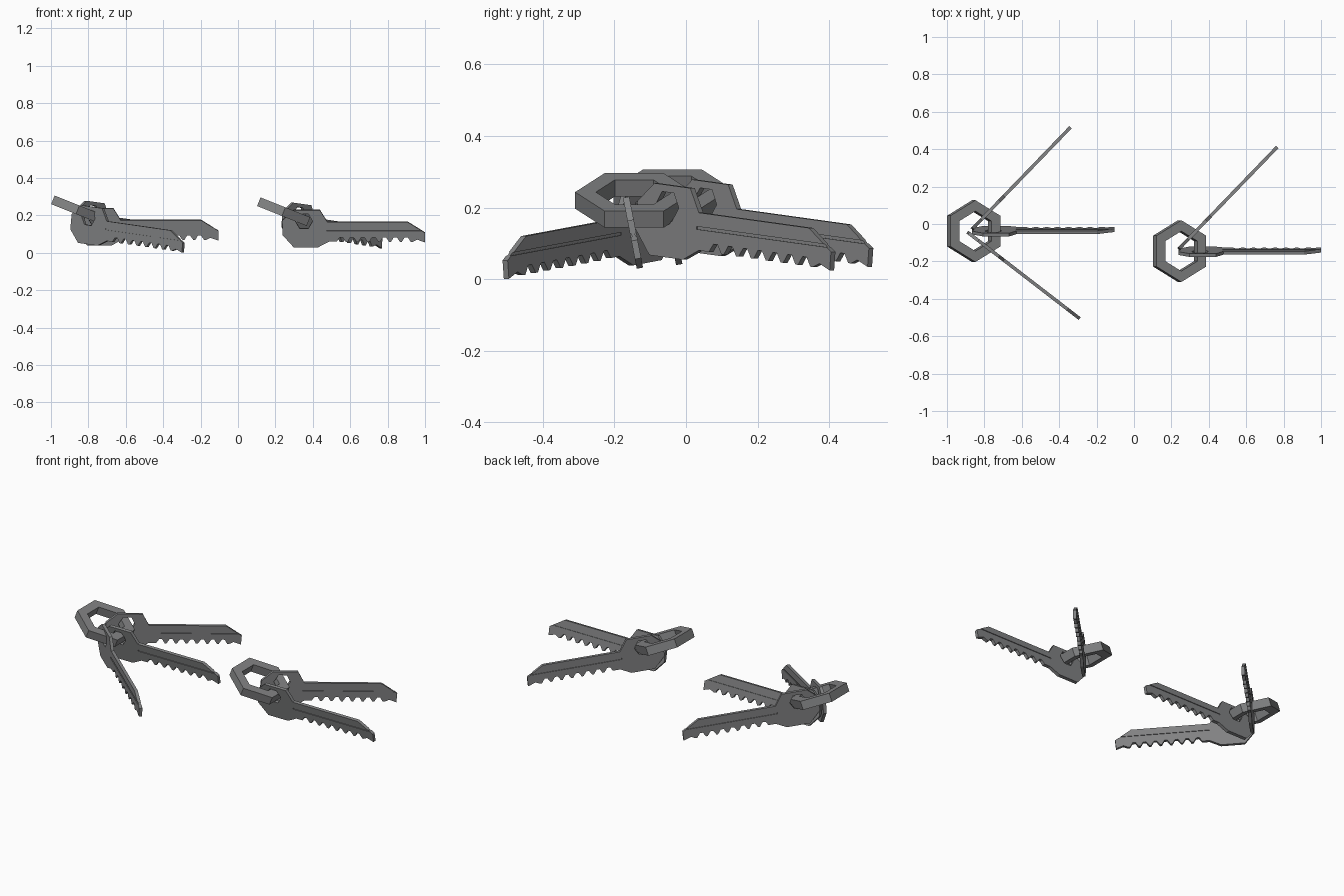
import bpy, bmesh, math
from mathutils import Matrix

if "Cube" in bpy.data.objects:
    bpy.data.objects.remove(bpy.data.objects["Cube"])

grey = bpy.data.materials.new("steel_grey")
grey.diffuse_color = (0.225, 0.228, 0.232, 1)
grey.use_nodes = True
grey.node_tree.nodes["Principled BSDF"].inputs["Base Color"].default_value = grey.diffuse_color


def add_object(name, mesh, matrix=Matrix()):
    obj = bpy.data.objects.new(name, mesh)
    obj.matrix_world = matrix
    bpy.context.collection.objects.link(obj)
    return obj


def prism(name, profile, y0, y1):
    """Solid made by extruding an x/z outline along y."""
    bm = bmesh.new()
    face = bm.faces.new([bm.verts.new((x, y0, z)) for x, z in profile])
    new = bmesh.ops.extrude_face_region(bm, geom=[face])["geom"]
    verts = [v for v in new if isinstance(v, bmesh.types.BMVert)]
    bmesh.ops.translate(bm, verts=verts, vec=(0, y1 - y0, 0))
    bmesh.ops.recalc_face_normals(bm, faces=bm.faces)
    mesh = bpy.data.meshes.new(name)
    bm.to_mesh(mesh)
    bm.free()
    mesh.materials.append(grey)
    return mesh


def rotation(yaw, pitch, roll):
    rad = math.radians
    return (Matrix.Rotation(rad(yaw), 4, 'Z') @ Matrix.Rotation(rad(pitch), 4, 'Y')
            @ Matrix.Rotation(rad(roll), 4, 'X'))


# key outline: head, saw-tooth lower edge, slanted tip
HOLE = (0.115, 0.17)
HALF = 0.009
outline = [(0.24, 0.165), (0.2, 0.23), (0.06, 0.23), (0, 0.175), (0, 0.095),
           (0.06, 0.028), (0.19, 0.028), (0.25, 0.06), (0.29, 0.06)]
for i in range(7):
    u = 0.305 + i * 0.058
    outline += [(u, 0.083), (u + 0.016, 0.083), (u + 0.033, 0.058), (u + 0.043, 0.058)]
outline += [(0.72, 0.07), (0.762, 0.055), (0.762, 0.107), (0.67, 0.165)]
outline = [(u - HOLE[0], w - HOLE[1]) for u, w in outline]
blank = add_object("key_blank", prism("key_blank", outline, -HALF, HALF))

# cutters: hexagonal ring hole and a thin groove on both sides
hexagon = [(0.046 * math.cos(k * math.pi / 3), 0.046 * math.sin(k * math.pi / 3)) for k in range(6)]
slot = [(0.12, -0.052), (0.66, -0.052), (0.66, -0.044), (0.12, -0.044)]
cutters = [add_object("hole_cutter", prism("hole_cutter", hexagon, -0.05, 0.05))]
for side, (a, b) in (("left", (0.005, 0.05)), ("right", (-0.05, -0.005))):
    cutters.append(add_object("groove_cutter_" + side, prism("groove_cutter", slot, a, b)))
for c in cutters:
    c.hide_render = True
    mod = blank.modifiers.new("cut", 'BOOLEAN')
    mod.operation, mod.solver, mod.object = 'DIFFERENCE', 'EXACT', c
bpy.context.view_layer.update()
key_mesh = bpy.data.meshes.new_from_object(
    blank.evaluated_get(bpy.context.evaluated_depsgraph_get()))
key_mesh.name = "key"
for o in [blank] + cutters:
    bpy.data.objects.remove(o)

# keys: name, location of hole, yaw, pitch, roll
for name, loc, yaw, pitch, roll in [
        ("left_key_back", (-0.782, 0.059, 0.213), 46, 5.7, 0),
        ("left_key_middle", (-0.752, -0.046, 0.18), 0, 0, 11),
        ("left_key_front", (-0.794, -0.118, 0.188), -37.6, 6.5, 0),
        ("right_key_back", (0.323, -0.047, 0.203), 46, 5.7, 0),
        ("right_key_middle", (0.353, -0.156, 0.17), 0, 0, 11)]:
    add_object(name, key_mesh, Matrix.Translation(loc) @ rotation(yaw, pitch, roll))

# six-sided ring with a square section
bm = bmesh.new()
section = [(0.165, -0.025), (0.165, 0.025), (0.107, 0.025), (0.107, -0.025)]
loops = []
for k in range(6):
    a = math.radians(30 + 60 * k)
    loops.append([bm.verts.new((r * math.cos(a), r * math.sin(a), z)) for r, z in section])
for k in range(6):
    p, q = loops[k], loops[(k + 1) % 6]
    for j in range(4):
        bm.faces.new((p[j], q[j], q[(j + 1) % 4], p[(j + 1) % 4]))
bmesh.ops.recalc_face_normals(bm, faces=bm.faces)
ring_mesh = bpy.data.meshes.new("ring")
bm.to_mesh(ring_mesh)
bm.free()
ring_mesh.materials.append(grey)
for name, loc in (("left_ring", (-0.857, -0.038, 0.23)), ("right_ring", (0.244, -0.145, 0.22))):
    add_object(name, ring_mesh, Matrix.Translation(loc) @ rotation(0, 21.8, 0))
